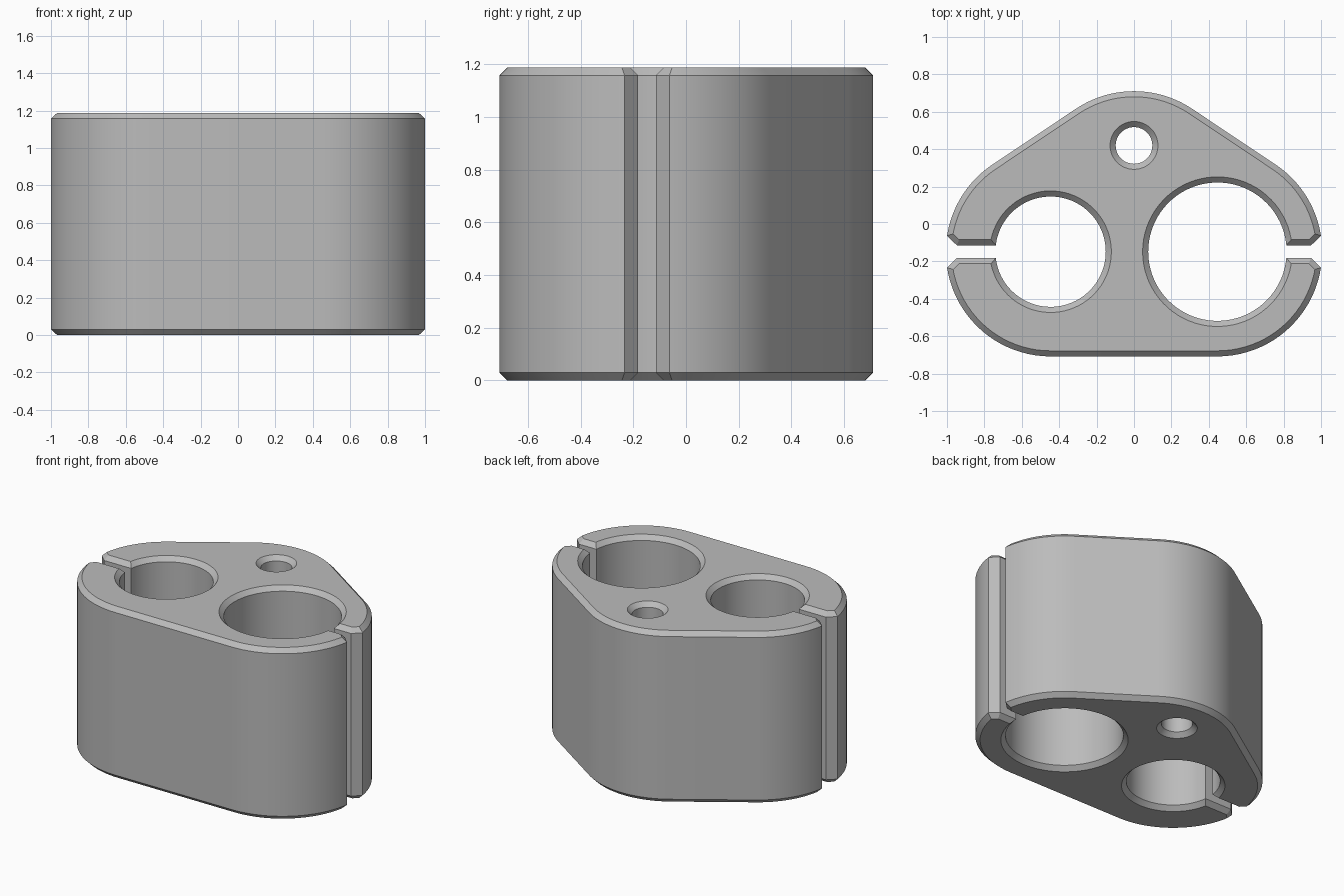
import bpy
import bmesh
from math import sin, cos, asin, atan2, pi, radians
from mathutils import Vector

cube = bpy.data.objects.get("Cube")
if cube:
    bpy.data.objects.remove(cube, do_unlink=True)

HEIGHT, CHAMFER = 1.187, 0.03
OUTER_R = 0.56
HUB_X, HUB_Y, TOP_Y = 0.446, -0.148, 0.15
SLOT, LIP, LIP_X = 0.034, 0.085, 0.501   # slot half width, lip half width, lip start
TANGENT = pi / 2 - atan2(TOP_Y - HUB_Y, HUB_X)


def arc(centre, radius, start, end, steps):
    """Points along a circular arc."""
    angles = [start + (end - start) * i / steps for i in range(steps + 1)]
    return [Vector((centre[0] + radius * cos(a), centre[1] + radius * sin(a)))
            for a in angles]


def clamp_side(centre, hole_r, turn, start, end):
    """Outer wall, slot lips and bore on one side, turned about its hub."""
    lip = asin(LIP / OUTER_R)
    gap = asin(SLOT / hole_r)
    pts = arc((0, 0), OUTER_R, start, -lip, 20)
    pts.append(Vector((LIP_X, -SLOT)))
    pts += arc((0, 0), hole_r, -gap, gap - 2 * pi, 72)
    pts.append(Vector((LIP_X, SLOT)))
    pts += arc((0, 0), OUTER_R, lip, end, 20)
    c, s = cos(turn), sin(turn)
    return [Vector((centre[0] + c * p.x - s * p.y,
                    centre[1] + s * p.x + c * p.y)) for p in pts]


def inset(pts, dist):
    """Mitred offset of a closed loop towards its left side."""
    result = []
    for i, p in enumerate(pts):
        a = (p - pts[i - 1]).normalized()
        b = (pts[(i + 1) % len(pts)] - p).normalized()
        na, nb = Vector((-a.y, a.x)), Vector((-b.y, b.x))
        result.append(p + (na + nb) * dist / (1 + na.dot(nb)))
    return result


# Outline with both split bores, plus the small round bore
outline = clamp_side((HUB_X, HUB_Y), 0.37, 0, -pi / 2, TANGENT)
outline += arc((0, TOP_Y), OUTER_R, TANGENT, pi - TANGENT, 28)
outline += clamp_side((-HUB_X, HUB_Y), 0.295, pi, -TANGENT, pi / 2)
small_bore = arc((0, 0.42), 0.098, 2 * pi, 0, 48)[:-1]

# Chamfered walls, then flat caps
bm = bmesh.new()
caps = {0: [], 3: []}
for loop in (outline, small_bore):
    shrunk = inset(loop, CHAMFER)
    levels = [(shrunk, 0), (loop, CHAMFER),
              (loop, HEIGHT - CHAMFER), (shrunk, HEIGHT)]
    rings = [[bm.verts.new((p.x, p.y, z)) for p in pts] for pts, z in levels]
    n = len(loop)
    for low, high in zip(rings, rings[1:]):
        for i in range(n):
            j = (i + 1) % n
            bm.faces.new((low[i], low[j], high[j], high[i]))
    for level in caps:
        ring = rings[level]
        caps[level] += [bm.edges.get((ring[i - 1], ring[i])) for i in range(n)]
for level, edges in caps.items():
    bmesh.ops.triangle_fill(bm, edges=edges, use_beauty=True,
                            normal=(0, 0, 1 if level else -1))
bmesh.ops.recalc_face_normals(bm, faces=bm.faces)

mesh = bpy.data.meshes.new("clamp_block")
bm.to_mesh(mesh)
bm.free()
block = bpy.data.objects.new("clamp_block", mesh)
bpy.context.collection.objects.link(block)

# Plain grey finish
grey = bpy.data.materials.new("plain grey")
grey.use_nodes = True
colour = (0.5, 0.5, 0.5, 1)
grey.diffuse_color = colour
for node in grey.node_tree.nodes:
    if node.type == 'BSDF_PRINCIPLED':
        node.inputs["Base Color"].default_value = colour
mesh.materials.append(grey)

bpy.ops.object.select_all(action='DESELECT')
block.select_set(True)
bpy.context.view_layer.objects.active = block
bpy.ops.object.shade_smooth_by_angle(angle=radians(30))
